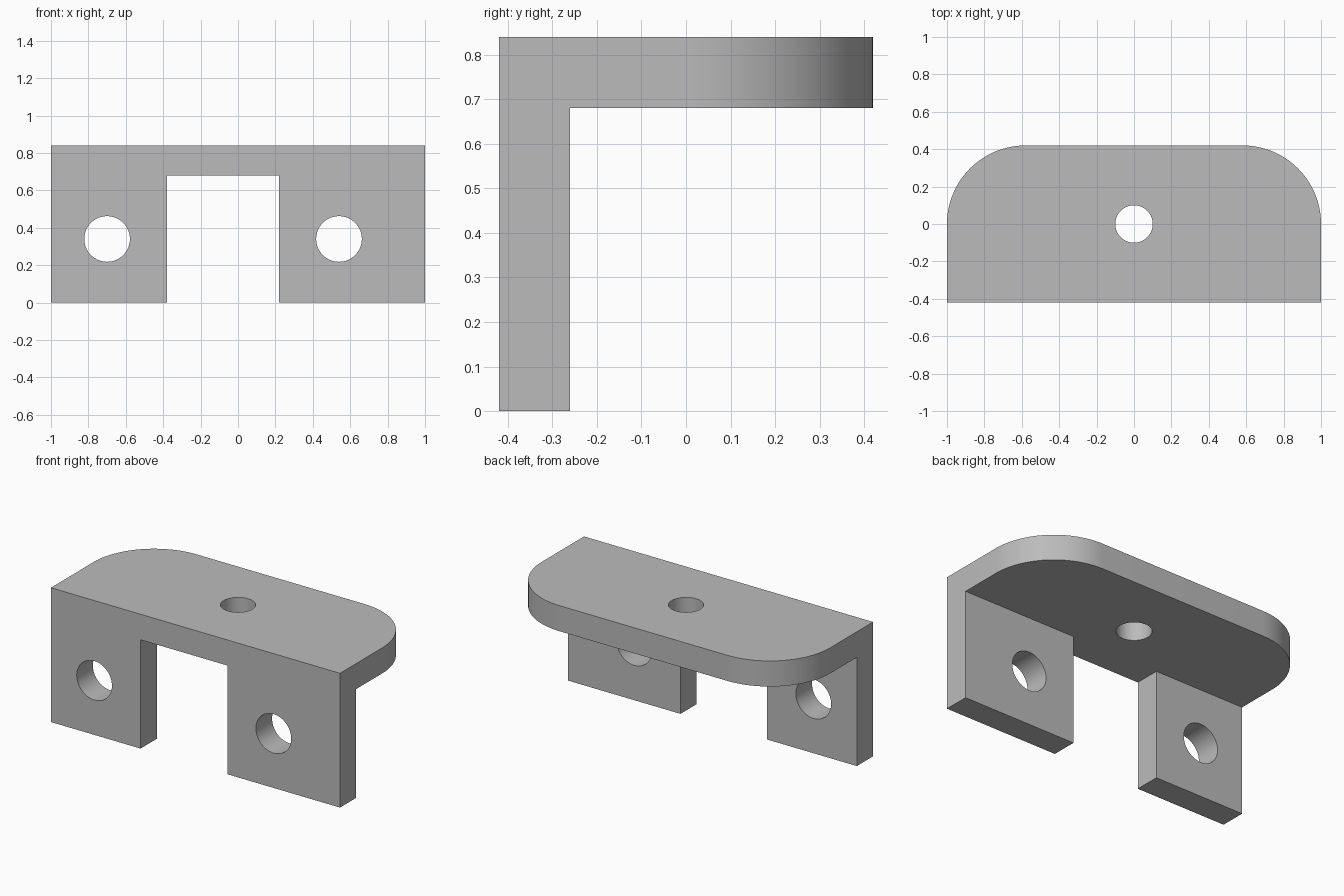
import bpy, bmesh, math
from mathutils import Vector

cube = bpy.data.objects.get("Cube")
if cube:
    bpy.data.objects.remove(cube, do_unlink=True)

HALF, DEPTH, TOP, THICK = 1.0, 0.42, 0.84, 0.16
UNDER = TOP - THICK
ROUND = 0.42

grey = bpy.data.materials.new("plain grey")
grey.use_nodes = True
colour = (0.5, 0.5, 0.5, 1)
grey.diffuse_color = colour
grey.node_tree.nodes["Principled BSDF"].inputs["Base Color"].default_value = colour


def add_cutter(name, kind, location, **kw):
    """Make a helper solid for cutting."""
    kind(location=location, **kw)
    cutter = bpy.context.object
    cutter.name = name
    cutter.data.materials.append(grey)
    cutter.hide_render = True
    return cutter


# Bracket body: L-shaped side profile swept across the width
profile = [(-DEPTH, 0), (THICK - DEPTH, 0), (THICK - DEPTH, UNDER),
           (DEPTH, UNDER), (DEPTH, TOP), (-DEPTH, TOP)]
bm = bmesh.new()
face = bm.faces.new([bm.verts.new((-HALF, y, z)) for y, z in profile])
swept = bmesh.ops.extrude_face_region(bm, geom=[face])["geom"]
bmesh.ops.translate(bm, vec=Vector((2 * HALF, 0, 0)),
                    verts=[v for v in swept if isinstance(v, bmesh.types.BMVert)])
bmesh.ops.recalc_face_normals(bm, faces=bm.faces)

# Round the two rear corners of the shelf
corners = [e for e in bm.edges if all(v.co.y > DEPTH - 0.01 for v in e.verts)
           and abs(e.verts[0].co.z - e.verts[1].co.z) > 0.1]
bmesh.ops.bevel(bm, geom=corners, offset=ROUND, offset_type='OFFSET',
                segments=24, profile=0.5, affect='EDGES')
mesh = bpy.data.meshes.new("bracket")
bm.to_mesh(mesh)
bm.free()
mesh.materials.append(grey)
bracket = bpy.data.objects.new("bracket", mesh)
bpy.context.collection.objects.link(bracket)

# Slot between the legs, a bolt hole in each leg and one in the shelf
cylinder = bpy.ops.mesh.primitive_cylinder_add
leg_y = THICK / 2 - DEPTH
slot = add_cutter("slot_cutter", bpy.ops.mesh.primitive_cube_add,
                  (-0.08, leg_y, UNDER - 0.5), size=1)
slot.scale = (0.6, 0.3, 1)
# Stop the slot exactly at the inner face of the shelf
cutters = [slot, add_cutter("shelf_hole_cutter", cylinder, (0, 0, TOP - THICK / 2),
                            radius=0.10, depth=0.4, vertices=64)]
for side, x in (("right", -0.70), ("left", 0.54)):
    cutters.append(add_cutter(side + "_leg_hole_cutter", cylinder, (x, leg_y, 0.34),
                              radius=0.122, depth=0.4, vertices=64,
                              rotation=(math.pi / 2, 0, 0)))

bpy.ops.object.select_all(action='DESELECT')
bpy.context.view_layer.objects.active = bracket
bracket.select_set(True)
for cutter in cutters:
    cut = bracket.modifiers.new(cutter.name, 'BOOLEAN')
    cut.operation, cut.solver, cut.object = 'DIFFERENCE', 'EXACT', cutter
    bpy.ops.object.modifier_apply(modifier=cut.name)
    bpy.data.objects.remove(cutter, do_unlink=True)

bpy.ops.object.shade_smooth_by_angle(angle=math.radians(30))
